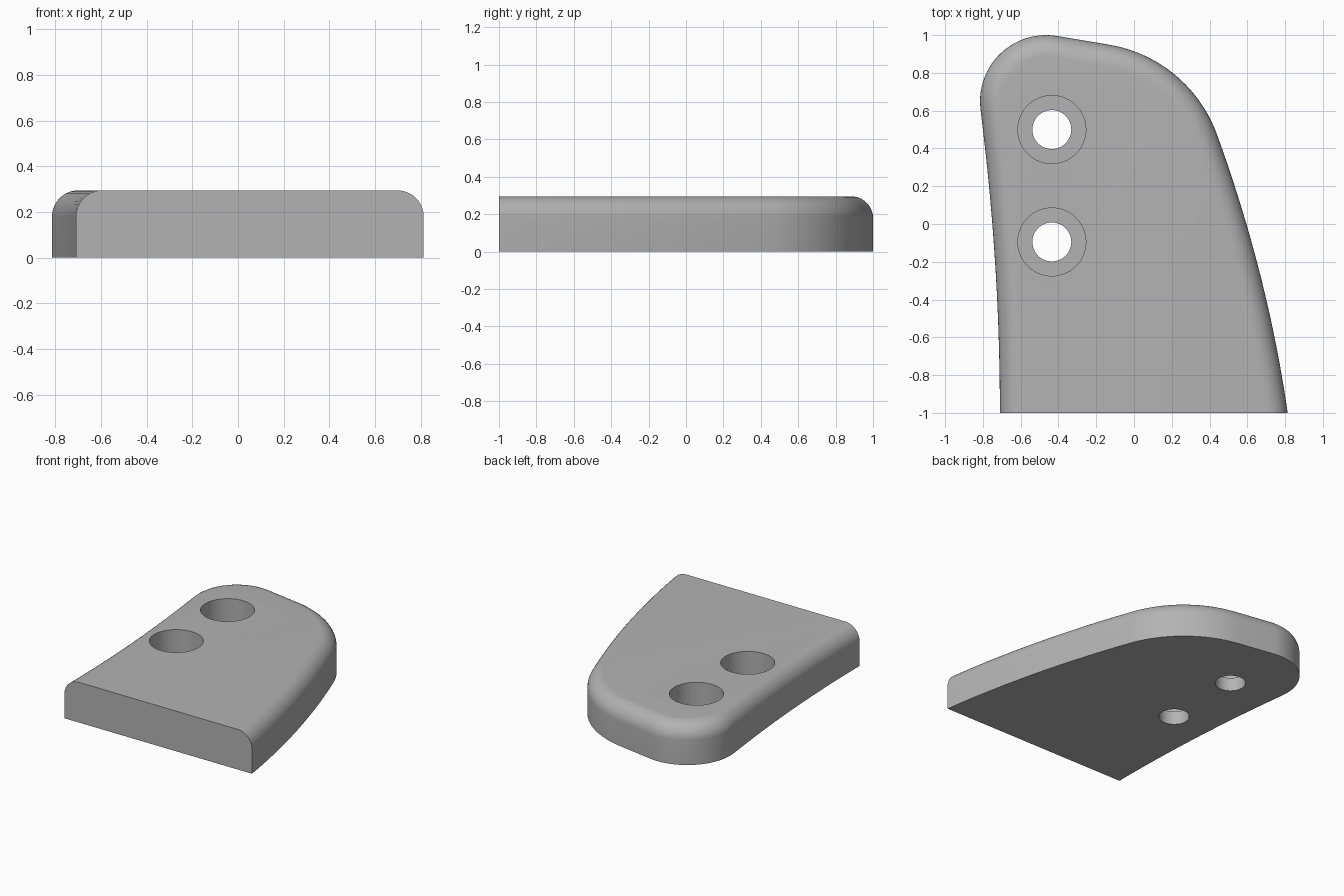
import bpy, bmesh
from math import cos, sin, pi, radians
from mathutils import Vector

HEIGHT, FILLET = 0.295, 0.115
HOLE_X, HOLE_YS = -0.435, (0.5, -0.095)

cube = bpy.data.objects.get("Cube")
if cube:
    bpy.data.objects.remove(cube)

grey = bpy.data.materials.new("plain grey")
grey.use_nodes = True
colour = (0.45, 0.45, 0.45, 1)
grey.diffuse_color = colour
grey.node_tree.nodes["Principled BSDF"].inputs["Base Color"].default_value = colour


def arc(cx, cy, r, start, end, n):
    angles = [radians(start + (end - start) * i / n) for i in range(n + 1)]
    return [Vector((cx + r * cos(a), cy + r * sin(a))) for a in angles]


def right_edge(t):
    return Vector((0.439 + 0.364 * t - 0.0745 * t * t, 0.475 - t))


def left_edge(t):
    return Vector((-0.71 - 0.04 * t * t, t - 1))


# Outline, run past the front so that the front can be cut flat
outline = [right_edge(1.8 * i / 24) for i in range(24, 0, -1)]
outline += arc(-0.252, 0.224, 0.735, 20, 80.6, 20)
outline += arc(-0.465, 0.65, 0.35, 80.6, 187.3, 28)
outline += [left_edge(1.6 - 1.9 * i / 20) for i in range(1, 21)]

normals = []
for i in range(len(outline)):
    d = outline[min(i + 1, len(outline) - 1)] - outline[max(i - 1, 0)]
    normals.append(Vector((d.y, -d.x)).normalized())

# Plate: wall and rounded upper edge as stacked inset rings
STEPS = 10
profile = [(0, 0)]
for i in range(STEPS + 1):
    a = i / STEPS * pi / 2
    profile.append((FILLET * (1 - cos(a)), HEIGHT - FILLET * (1 - sin(a))))

bm = bmesh.new()
rings = [[bm.verts.new((*(p - n * inset), z)) for p, n in zip(outline, normals)]
         for inset, z in profile]
for low, high in zip(rings, rings[1:]):
    for i in range(len(low)):
        j = (i + 1) % len(low)
        bm.faces.new((low[i], low[j], high[j], high[i]))
bm.faces.new(rings[0][::-1])
bm.faces.new(rings[-1])

# Flat front
cut = bmesh.ops.bisect_plane(bm, geom=bm.verts[:] + bm.edges[:] + bm.faces[:],
                             plane_co=(0, -1, 0), plane_no=(0, -1, 0), clear_outer=True)
front = [e for e in cut["geom_cut"] if isinstance(e, bmesh.types.BMEdge)]
bmesh.ops.edgeloop_fill(bm, edges=front)
bmesh.ops.recalc_face_normals(bm, faces=bm.faces[:])
mesh = bpy.data.meshes.new("plate")
bm.to_mesh(mesh)
bm.free()
mesh.materials.append(grey)
plate = bpy.data.objects.new("plate", mesh)
bpy.context.collection.objects.link(plate)


def drill(name, y, radius, bottom):
    bpy.ops.mesh.primitive_cylinder_add(vertices=64, radius=radius, depth=1,
                                        location=(HOLE_X, y, bottom + 0.5))
    cutter = bpy.context.object
    cutter.name = name
    cutter.hide_render = True
    cutter.data.materials.append(grey)
    mod = plate.modifiers.new(name, "BOOLEAN")
    mod.operation, mod.solver, mod.object = "DIFFERENCE", "EXACT", cutter
    bpy.context.view_layer.objects.active = plate
    bpy.ops.object.modifier_apply(modifier=name)
    bpy.data.objects.remove(cutter)


# Counterbored screw holes
for y in HOLE_YS:
    drill("screw_head_recess", y, 0.18, 0.1)
    drill("screw_hole", y, 0.103, -0.3)

bpy.ops.object.select_all(action="DESELECT")
plate.select_set(True)
bpy.context.view_layer.objects.active = plate
bpy.ops.object.shade_smooth_by_angle(angle=radians(30))
